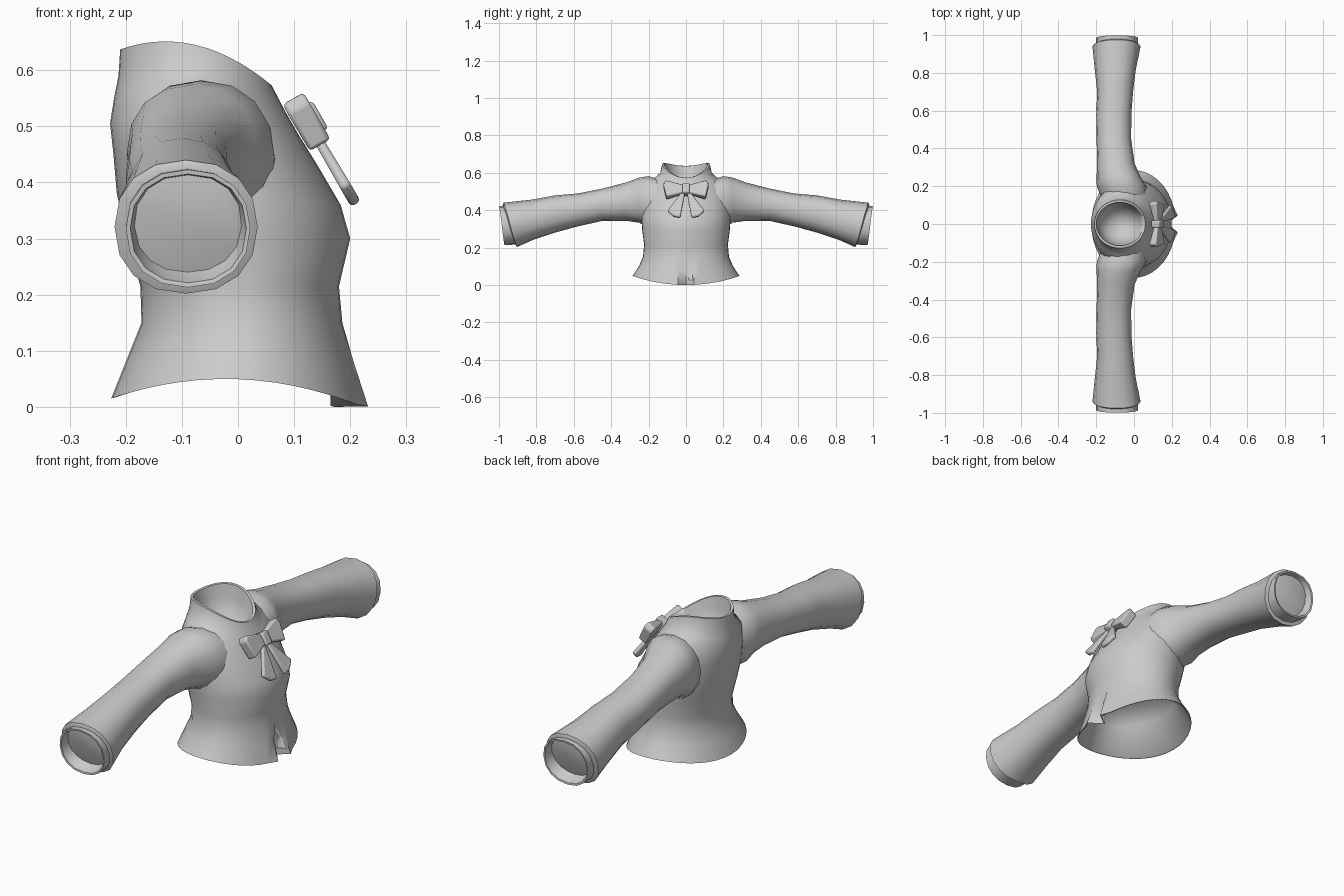
import bpy, bmesh, math
from mathutils import Vector

cube = bpy.data.objects.get("Cube")
if cube:
    bpy.data.objects.remove(cube, do_unlink=True)

cloth = bpy.data.materials.new("grey_cloth")
cloth.use_nodes = True
grey = (0.6, 0.6, 0.6, 1)
cloth.diffuse_color = grey
cloth.node_tree.nodes["Principled BSDF"].inputs["Base Color"].default_value = grey


def finish(name, bm, angle):
    bmesh.ops.recalc_face_normals(bm, faces=bm.faces)
    mesh = bpy.data.meshes.new(name)
    bm.to_mesh(mesh)
    bm.free()
    mesh.materials.append(cloth)
    obj = bpy.data.objects.new(name, mesh)
    bpy.context.collection.objects.link(obj)
    bpy.ops.object.select_all(action='DESELECT')
    obj.select_set(True)
    bpy.context.view_layer.objects.active = obj
    bpy.ops.object.shade_smooth_by_angle(angle=math.radians(angle))
    return obj


def loft(name, loops, angle=60):
    """Skin a list of closed point loops, closing both ends."""
    bm = bmesh.new()
    rings = [[bm.verts.new(p) for p in loop] for loop in loops]
    n = len(rings[0])
    for a, b in zip(rings, rings[1:]):
        for i in range(n):
            j = (i + 1) % n
            bm.faces.new((a[i], a[j], b[j], b[i]))
    bm.faces.new(rings[0])
    bm.faces.new(rings[-1])
    return finish(name, bm, angle)


def torso_ring(back, front, half, z_back, z_front, lift=0, pleat=0, n=40):
    pts = []
    for i in range(n):
        a = 2 * math.pi * i / n
        c, s = math.cos(a), math.sin(a)
        t = (1 + c) / 2
        x = back + (front - back) * t
        # front pleat: centre pulled in, neighbours flared out
        x += {0: -pleat, 1: pleat * 0.25, n - 1: pleat * 0.25}.get(i, 0)
        pts.append((x, half * s, z_back + (z_front - z_back) * t + lift * s * s))
    return pts


# Bodice: lining, flared hem, waist, chest, shoulders, standing collar, neck lining
torso = [
    (-.11, .12, .15, .22, .22),
    (-.16, .165, .21, .16, .16),
    (-.218, .215, .278, .017, .002, .042, .05),
    (-.226, .222, .285, .015, 0, .042, .05),
    (-.196, .203, .252, .09, .08, .015, .022),
    (-.172, .186, .23, .15, .15),
    (-.174, .18, .224, .215, .215),
    (-.198, .2, .235, .3, .3),
    (-.216, .183, .238, .38, .36),
    (-.222, .142, .232, .45, .43, .015),
    (-.228, .108, .205, .505, .485, .045),
    (-.221, .085, .163, .55, .525, .04),
    (-.213, .072, .138, .59, .55, .028),
    (-.21, .06, .128, .637, .573, .04),
    (-.2, .05, .115, .636, .573, .04),
    (-.19, .035, .107, .59, .55, .02),
    (-.175, .01, .085, .51, .49),
    (-.12, -.05, .03, .47, .46),
]
loft("bodice", [torso_ring(*r) for r in torso])


def sleeve_ring(side, y, back, front, low, high, slant=0, n=16):
    pts = []
    for i in range(n):
        a = 2 * math.pi * i / n
        c, s = math.cos(a), math.sin(a)
        # slightly squared section
        cx = math.copysign(abs(c) ** 0.9, c)
        sz = math.copysign(abs(s) ** 0.9, s)
        pts.append(((back + front) / 2 + (front - back) / 2 * cx,
                    side * (y + slant * s),
                    (low + high) / 2 + (high - low) / 2 * sz))
    return pts


# Sleeves widening to a slanted opening, with a short inner cuff
sleeve = [
    (.13, -.17, .07, .3, .56),
    (.2, -.197, .065, .305, .582),
    (.25, -.198, .035, .333, .574),
    (.32, -.195, .003, .343, .548),
    (.45, -.198, -.015, .342, .515),
    (.58, -.2, -.014, .313, .489),
    (.7, -.195, -.005, .28, .479),
    (.82, -.208, .01, .24, .457),
    (.94, -.22, .035, .202, .44, .035),
    (.945, -.205, .022, .212, .428, .035),
]
cuff = [
    (.92, -.2, .018, .217, .425, .03),
    (.985, -.2, .022, .213, .423, .014),
    (.984, -.192, .015, .221, .415, .014),
    (.92, -.18, 0, .24, .41),
    (.84, -.13, -.05, .3, .38),
]
for label, side in (("left", 1), ("right", -1)):
    loft(label + "_sleeve", [sleeve_ring(side, *r) for r in sleeve])
    loft(label + "_cuff", [sleeve_ring(side, *r) for r in cuff])

# Bow, laid on the sloping chest: u sideways, v up the slope, w outwards
origin = Vector((.122, 0, .508))
up = Vector((-.5, 0, .866))
out = Vector((.866, 0, .5))


def bow_part(name, outline, side=1):
    """Padded panel from (u, v, w, half thickness) corners."""
    layers = []
    for sign in (-1, 1):
        layers.append([origin + Vector((0, side * u, 0)) + up * v + out * (w + sign * t)
                       for u, v, w, t in outline])
    obj = loft(name, layers, 40)
    bevel = obj.modifiers.new("soft_edges", 'BEVEL')
    bevel.width = .007
    bevel.segments = 2


loop_shape = [(.01, -.022, .005, .012), (.105, -.05, 0, .022),
              (.122, .03, 0, .022), (.108, .05, 0, .022), (.01, .024, .005, .012)]
tail_shape = [(.004, -.01, .002, .008), (.03, -.172, .003, .01),
              (.066, -.165, .003, .01), (.1, -.133, .003, .01), (.02, -.01, .002, .008)]
for label, side in (("left", 1), ("right", -1)):
    bow_part(label + "_bow_loop", loop_shape, side)
    bow_part(label + "_bow_tail", tail_shape, side)
bow_part("bow_knot", [(-.02, -.03, .004, .024), (.02, -.03, .004, .024),
                      (.02, .028, .004, .024), (-.02, .028, .004, .024)])
